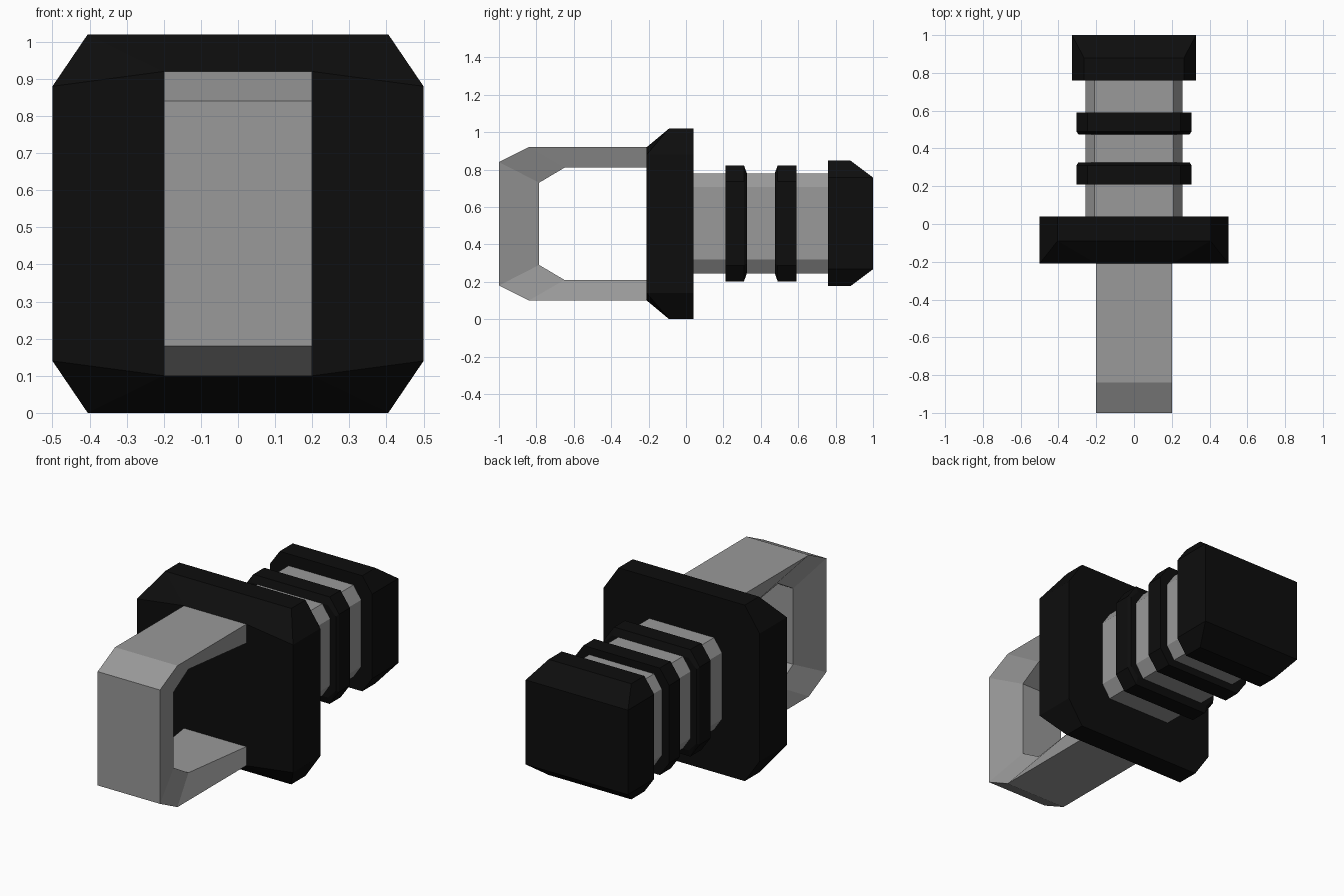
import bpy, bmesh

if "Cube" in bpy.data.objects:
    bpy.data.objects.remove(bpy.data.objects["Cube"])


def material(name, rgb):
    m = bpy.data.materials.new(name)
    m.diffuse_color = (*rgb, 1)
    m.use_nodes = True
    m.node_tree.nodes["Principled BSDF"].inputs["Base Color"].default_value = m.diffuse_color
    return m


BLACK = material("black rubber", (0.004, 0.004, 0.004))
GREY = material("grey metal", (0.32, 0.32, 0.32))
MID = 0.5125  # height of the shared long axis


def finish(bm, name, mat):
    bmesh.ops.recalc_face_normals(bm, faces=bm.faces[:])
    me = bpy.data.meshes.new(name)
    bm.to_mesh(me)
    bm.free()
    me.materials.append(mat)
    ob = bpy.data.objects.new(name, me)
    bpy.context.collection.objects.link(ob)
    return ob


def hull(name, mat, points, mid=MID, open_ends=False):
    """Convex block from (x, y, half height) points mirrored in x and z."""
    bm = bmesh.new()
    for x, y, h in points:
        for sx in (-1, 1):
            for sz in (-1, 1):
                bm.verts.new((sx * x, y, mid + sz * h))
    bmesh.ops.convex_hull(bm, input=bm.verts[:])
    bmesh.ops.dissolve_limit(bm, angle_limit=0.002, verts=bm.verts[:], edges=bm.edges[:])
    if open_ends:
        bm.normal_update()
        ends = [f for f in bm.faces if abs(f.normal.y) > 0.9]
        bmesh.ops.delete(bm, geom=ends, context='FACES_ONLY')
    return finish(bm, name, mat)


def octagon(y, x_side, x_flat, h_top, h_side):
    return [(x_flat, y, h_top), (x_side, y, h_side)]


# Wide guard block, sloped towards the front
hull("guard_block", BLACK,
     octagon(0.04, 0.5, 0.405, 0.51, 0.37) + octagon(-0.09, 0.5, 0.405, 0.51, 0.37)
     + octagon(-0.21, 0.5, 0.2, 0.41, 0.37), mid=0.51)

# Shaft with cut corners
hull("shaft", GREY,
     octagon(0.04, 0.258, 0.208, 0.267, 0.193) + octagon(0.76, 0.258, 0.208, 0.267, 0.193),
     open_ends=True)

# Two grip rings, with their small bevels facing each other
for i, (outer, shoulder, inner) in enumerate([(0.21, 0.31, 0.325), (0.59, 0.49, 0.475)]):
    hull(f"grip_ring_{i + 1}", BLACK,
         octagon(outer, 0.305, 0.245, 0.31, 0.225)
         + octagon(shoulder, 0.305, 0.245, 0.31, 0.225)
         + octagon(inner, 0.295, 0.245, 0.268, 0.215))

# End cap, sloped towards the back
hull("end_cap", BLACK,
     octagon(0.76, 0.328, 0.265, 0.335, 0.245) + octagon(0.88, 0.328, 0.265, 0.335, 0.245)
     + [(0.328, 1.0, 0.245)])

# Front handle loop: outer and inner profiles as (half width, y, half height)
outer = [(0.2, -0.21, 0.41), (0.2, -0.84, 0.41), (0.2, -1.0, 0.33)]
inner = [(0.2, -0.21, 0.30), (0.137, -0.65, 0.30), (0.137, -0.785, 0.22)]
bm = bmesh.new()


def rail(profile, side):
    path = [(w, y, h) for w, y, h in profile] + [(w, y, -h) for w, y, h in reversed(profile)]
    return [bm.verts.new((side * w, y, 0.51 + h)) for w, y, h in path]


rails = [rail(outer, -1), rail(outer, 1), rail(inner, 1), rail(inner, -1)]
for a, b in zip(rails, rails[1:] + rails[:1]):
    for i in range(5):
        bm.faces.new((a[i], a[i + 1], b[i + 1], b[i]))
finish(bm, "handle_loop", GREY)
